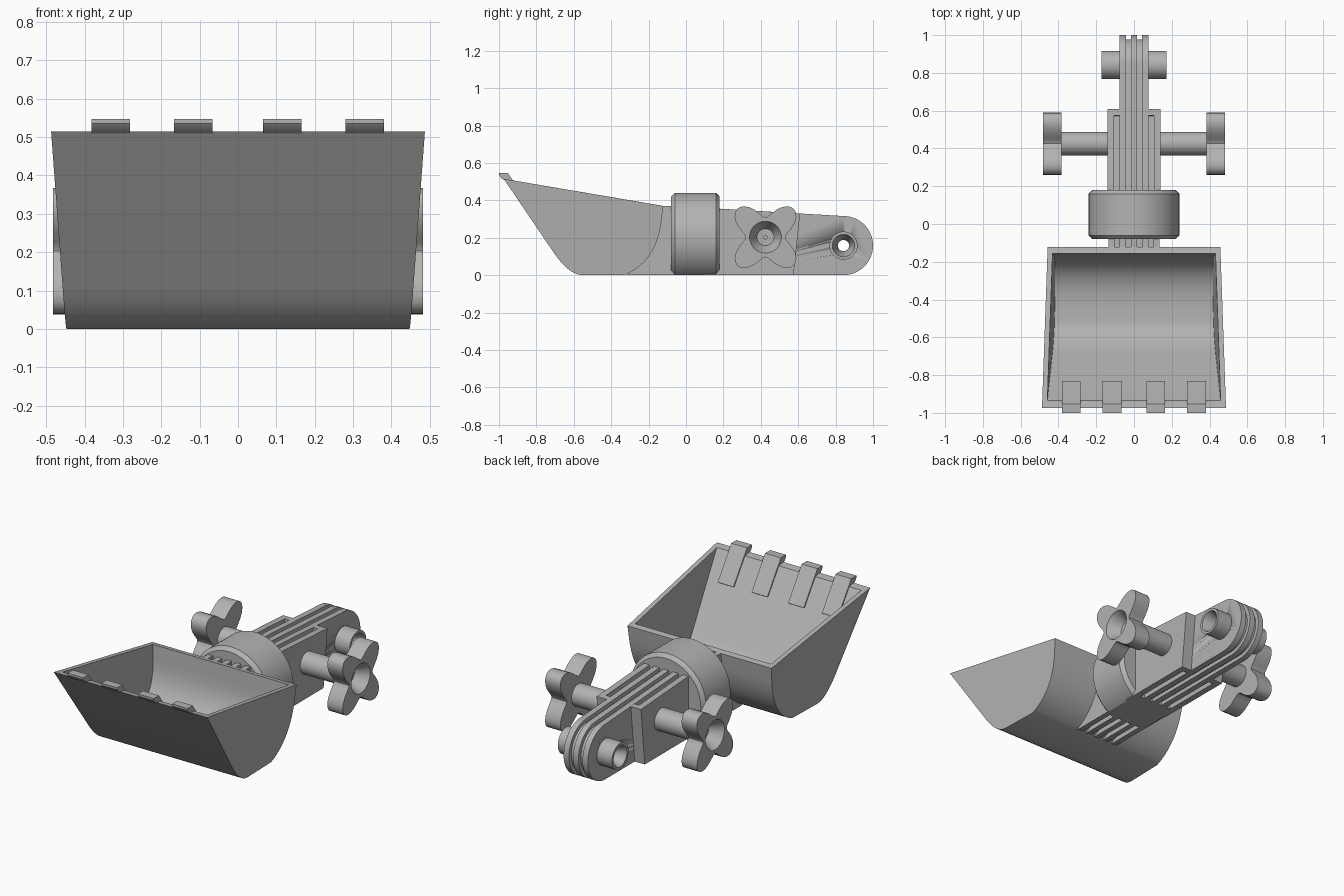
import bpy, bmesh
from math import sin, cos, pi, radians
from mathutils import Vector

cube = bpy.data.objects.get("Cube")
if cube:
    bpy.data.objects.remove(cube, do_unlink=True)

GREY = (0.45, 0.45, 0.45, 1)
grey = bpy.data.materials.new("plain grey")
grey.use_nodes = True
grey.diffuse_color = GREY
grey.node_tree.nodes["Principled BSDF"].inputs["Base Color"].default_value = GREY


def finish(name, bm):
    bmesh.ops.recalc_face_normals(bm, faces=bm.faces)
    mesh = bpy.data.meshes.new(name)
    bm.to_mesh(mesh)
    bm.free()
    ob = bpy.data.objects.new(name, mesh)
    bpy.context.collection.objects.link(ob)
    mesh.materials.append(grey)
    bpy.ops.object.select_all(action='DESELECT')
    ob.select_set(True)
    bpy.context.view_layer.objects.active = ob
    bpy.ops.object.shade_smooth_by_angle(angle=radians(30))
    return ob


def bezier(a, b, c, steps=14):
    a, b, c = Vector(a), Vector(b), Vector(c)
    ts = [i / steps for i in range(steps + 1)]
    return [tuple(a * (1 - t) ** 2 + b * 2 * t * (1 - t) + c * t * t) for t in ts]


def plate(name, pts, x0, x1):
    """Extrude a side profile of (y, z) points from x0 to x1."""
    bm = bmesh.new()
    a, b = [[bm.verts.new((x, y, z)) for y, z in pts] for x in (x0, x1)]
    bm.faces.new(a)
    bm.faces.new(b)
    for i in range(len(pts)):
        j = i - 1
        bm.faces.new((a[j], a[i], b[i], b[j]))
    return finish(name, bm)


def loft(rings, place, closed=False, n=64):
    """Join rings of (radius or radius function, distance) along an axis."""
    bm = bmesh.new()
    loops = []
    for r, t in rings:
        loop = []
        for k in range(n):
            ang = 2 * pi * k / n
            rad = r(ang) if callable(r) else r
            loop.append(bm.verts.new(place(rad * cos(ang), rad * sin(ang), t)))
        loops.append(loop)
    pairs = list(zip(loops, loops[1:]))
    if closed:
        pairs.append((loops[-1], loops[0]))
    else:
        bm.faces.new(loops[0])
        bm.faces.new(loops[-1])
    for p, q in pairs:
        for k in range(n):
            bm.faces.new((p[k - 1], p[k], q[k], q[k - 1]))
    return bm


# Bucket: outer and inner skins joined by the rim
outer = ([(-0.975, 0.515)] + bezier((-0.70, 0.11), (-0.623, 0), (-0.55, 0))
         + bezier((-0.33, 0), (-0.155, 0.07), (-0.13, 0.3)) + [(-0.122, 0.37)])
inner = ([(-0.935, 0.508)] + bezier((-0.672, 0.13), (-0.60, 0.03), (-0.5, 0.03))
         + bezier((-0.45, 0.03), (-0.17, 0.03), (-0.16, 0.3)) + [(-0.155, 0.376)])


def half_width(y, z):
    return 0.433 - 0.0256 * y + 0.0568 * z


bm = bmesh.new()
skins = []
for pts, inset in ((outer, 0), (inner, 0.027)):
    left, right = [[bm.verts.new((s * (half_width(y, z) - inset), y, z))
                    for y, z in pts] for s in (1, -1)]
    bm.faces.new(left)
    bm.faces.new(right)
    for i in range(1, len(pts)):
        bm.faces.new((left[i - 1], left[i], right[i], right[i - 1]))
    skins.append((left[0], left[-1], right[-1], right[0]))
for i in range(4):
    bm.faces.new((skins[0][i - 1], skins[0][i], skins[1][i], skins[1][i - 1]))
# the open mouth was closed by no face, so only the rim remains
finish("bucket", bm)

# Bucket teeth
tooth = [(-0.985, 0.515), (-1.0, 0.535), (-1.0, 0.547), (-0.953, 0.547),
         (-0.83, 0.37), (-0.85, 0.355), (-0.95, 0.5)]
for i, x in enumerate((-0.332, -0.117, 0.115, 0.33)):
    plate(f"tooth_{i + 1}", tooth, x - 0.05, x + 0.05)

# Neck: five fins around a recessed core
FINS = (-0.12, -0.06, 0, 0.06, 0.12)
FIN = 0.016


def neck_profile(d):
    curve = bezier((-0.33, 0.01), (-0.165, 0.08), (-0.14, 0.3))
    curve = [p for p in curve if p[1] > d]
    return [(-0.05, d)] + ([(-0.31, d)] if not d else []) + curve + [
        (-0.135, 0.37 - d), (-0.05, 0.37 - d)]


for i, x in enumerate(FINS):
    plate(f"neck_fin_{i + 1}", neck_profile(0), x - FIN, x + FIN)
plate("neck_core", neck_profile(0.03), -0.13, 0.13)

# Collar: chamfered disc cut flat underneath
bm = loft([(0.22, -0.08), (0.24, -0.06), (0.24, 0.16), (0.22, 0.18)],
          lambda a, b, t: (a, t, 0.2 + b), n=96)
cut = bmesh.ops.bisect_plane(bm, geom=bm.verts[:] + bm.edges[:] + bm.faces[:],
                             plane_co=(0, 0, 0), plane_no=(0, 0, -1), clear_outer=True)
bmesh.ops.holes_fill(bm, edges=[e for e in bm.edges if e.is_boundary])
finish("collar", bm)

# Arm: three long fins and a recessed core, with a pivot hole
PIVOT_Y, PIVOT_Z = 0.842, 0.158


def arm_profile(d):
    r = PIVOT_Z - d
    arc = [(PIVOT_Y + r * cos(radians(a)), PIVOT_Z + r * sin(radians(a)))
           for a in range(-90, 91, 6)]
    return [(0.1, d)] + arc + [(0.1, 0.36 - d)]


arm = [plate(f"arm_fin_{i + 1}", arm_profile(0), x - 0.017, x + 0.017)
       for i, x in enumerate(FINS[1:4])]
arm.append(plate("arm_core", arm_profile(0.022), -0.06, 0.06))

cutter = finish("hole_cutter", loft([(0.05, -0.3), (0.05, 0.3)],
                                    lambda a, b, t: (t, PIVOT_Y + a, PIVOT_Z + b)))
cutter.hide_render = True
for ob in arm:
    bpy.context.view_layer.objects.active = ob
    mod = ob.modifiers.new("pivot_hole", 'BOOLEAN')
    mod.operation = 'DIFFERENCE'
    mod.solver = 'EXACT'
    mod.object = cutter
    bpy.ops.object.modifier_apply(modifier=mod.name)
bpy.data.objects.remove(cutter, do_unlink=True)

# Pivot sleeve with countersunk through hole
sleeve = [(0.075, -0.172), (0.075, 0.172), (0.06, 0.172),
          (0.03, 0.09), (0.03, -0.09), (0.06, -0.172)]
finish("pivot_sleeve", loft(sleeve, lambda a, b, t: (t, PIVOT_Y + a, PIVOT_Z + b), True))

# Wide arm cheeks and clamp knobs on both sides
cheek = [(0.1, 0), (0.575, 0), (0.61, 0.329), (0.1, 0.36)]
cheek_core = [(0.1, 0.03), (0.56, 0.03), (0.58, 0.3), (0.1, 0.33)]
cheek_end = [(0.54, 0), (0.575, 0), (0.61, 0.329), (0.575, 0.331)]


def lobes(ang):
    return 0.16 - 0.054 * cos(4 * ang)


knob = [(0.063, 0.1), (0.063, 0.385), (lobes, 0.385), (lobes, 0.482),
        (0.085, 0.482), (0.045, 0.41), (0.01, 0.41), (0.01, 0.39)]
for s, side in ((1, "left"), (-1, "right")):
    plate(f"{side}_cheek_fin", cheek, s * 0.105, s * 0.141)
    plate(f"{side}_cheek_core", cheek_core, s * 0.07, s * 0.12)
    plate(f"{side}_cheek_end", cheek_end, s * 0.07, s * 0.12)
    finish(f"{side}_knob", loft(knob, lambda a, b, t: (s * t, 0.425 + a, 0.203 + b)))
